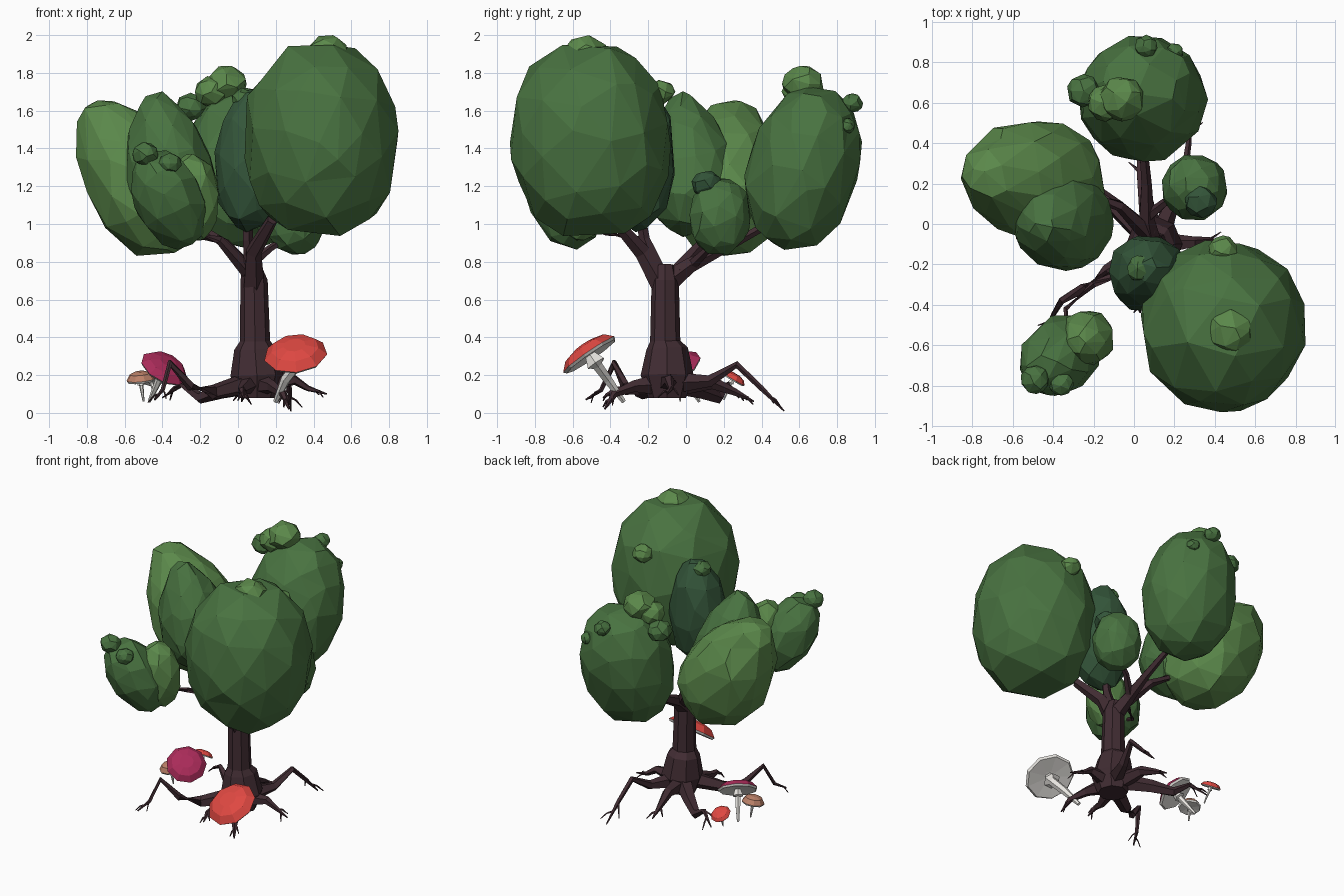
import bpy, bmesh, math, random
from mathutils import Vector

random.seed(4)


def material(name, rgb):
    m = bpy.data.materials.new(name)
    m.diffuse_color = (*rgb, 1)
    return m


GREEN = material("leaf green", (0.066, 0.170, 0.052))
LIGHT = material("light leaf green", (0.105, 0.250, 0.070))
DARK = material("dark leaf green", (0.034, 0.092, 0.042))
BARK = material("bark", (0.052, 0.025, 0.032))
RED = material("red cap", (0.74, 0.065, 0.054))
CRIMSON = material("crimson cap", (0.40, 0.024, 0.100))
TAN = material("tan cap", (0.50, 0.22, 0.14))
PALE = material("pale stem", (0.88, 0.86, 0.82))


def make(name, bm, *mats):
    bmesh.ops.recalc_face_normals(bm, faces=bm.faces)
    me = bpy.data.meshes.new(name)
    bm.to_mesh(me)
    bm.free()
    ob = bpy.data.objects.new(name, me)
    for m in mats:
        me.materials.append(m)
    bpy.context.collection.objects.link(ob)
    return ob


def blob(name, centre, axis, rx, ry, mat, taper=0.0, ratio=0.38, subdiv=3, square=0.0, peak=0.0):
    """Faceted leaf clump: egg whose half length is the axis vector.
    square fattens the shoulders, peak draws out the upper tip."""
    bm = bmesh.new()
    bmesh.ops.create_icosphere(bm, subdivisions=subdiv, radius=1.02)
    axis = Vector(axis)
    rot = axis.to_track_quat('Z', 'Y')
    for v in bm.verts:
        p = v.co * random.uniform(0.965, 1.03)
        s = (1 - taper * p.z) * max(math.hypot(p.x, p.y), 0.05) ** -square
        z = p.z * (1 + peak * max(p.z, 0) ** 6)
        v.co = Vector(centre) + rot @ Vector((p.x * rx * s, p.y * ry * s, z * axis.length))
    ob = make(name, bm, mat)
    if ratio < 1:
        ob.modifiers.new("facets", 'DECIMATE').ratio = ratio
    return ob


def add_tube(bm, pts, radii, sides):
    """Tapered tube along a path, with closed ends."""
    pts = [Vector(p) for p in pts]
    rings = []
    for i, (p, r) in enumerate(zip(pts, radii)):
        t = pts[min(i + 1, len(pts) - 1)] - pts[max(i - 1, 0)]
        t.normalize()
        ref = Vector((1, 0, 0)) if abs(t.x) < 0.8 else Vector((0, 1, 0))
        u = (ref - t * ref.dot(t)).normalized()
        w = t.cross(u)
        rings.append([bm.verts.new(p + r * (u * math.cos(a) + w * math.sin(a)))
                      for a in (2 * math.pi * k / sides for k in range(sides))])
    for a, b in zip(rings, rings[1:]):
        for k in range(sides):
            j = (k + 1) % sides
            bm.faces.new((a[k], a[j], b[j], b[k]))
    bm.faces.new(rings[0])
    bm.faces.new(rings[-1])


def tube(name, pts, radii, mat=BARK, sides=6, twigs=False):
    bm = bmesh.new()
    add_tube(bm, pts, radii, sides)
    if twigs:  # thin side rootlets near the tip
        a, b = Vector(pts[-2]), Vector(pts[-1])
        d = b - a
        for sign, f in ((1, 0.0), (-1, 0.4)):
            side = Vector((-d.y, d.x, 0)) * sign * 0.5
            s = a + d * f
            e = s + d * 0.5 + side
            e.z = max(e.z - 0.02, 0.03)
            add_tube(bm, [s, (s + e) / 2 + Vector((0, 0, 0.012)), e],
                     [radii[-2] * 0.6, radii[-2] * 0.4, 0.003], 4)
    return make(name, bm, mat)


def mushroom(name, centre, normal, r, h, foot, stem_r, mat, sides=9):
    # cap: lathed dome above, pale gills below
    centre, n = Vector(centre), Vector(normal).normalized()
    rot = n.to_track_quat('Z', 'Y')
    profile = [(0.35 * r, h), (0.75 * r, 0.7 * h), (r, 0), (0.93 * r, -0.25 * h), (0.25 * r, -0.1 * h)]
    bm = bmesh.new()
    rings = [[bm.verts.new(centre + rot @ Vector((q * math.cos(a), q * math.sin(a), z)))
              for a in (2 * math.pi * k / sides for k in range(sides))] for q, z in profile]
    for i in range(len(rings) - 1):
        for k in range(sides):
            j = (k + 1) % sides
            f = bm.faces.new((rings[i][k], rings[i][j], rings[i + 1][j], rings[i + 1][k]))
            f.material_index = int(i > 1)
    bm.faces.new(rings[0])
    bm.faces.new(rings[-1]).material_index = 1
    make(name + "_cap", bm, mat, PALE)
    # stem with a collar under the cap
    foot = Vector(foot)
    mid = foot.lerp(centre, 0.5) - n * r * 0.05
    neck = centre - n * r * 0.4
    tube(name + "_stem", [foot, mid, neck, neck + n * r * 0.05, centre],
         [stem_r * 0.4, stem_r * 0.8, stem_r * 0.9, stem_r * 1.7, stem_r * 0.9], PALE, 6)


# Leaf clumps
blob("front_right_crown", (0.44, -0.505, 1.445), (0, -0.02, 0.505), 0.405, 0.42, GREEN, square=0.2)
blob("back_crown", (0.04, 0.62, 1.295), (0, 0.10, 0.41), 0.315, 0.29, GREEN, square=0.2)
blob("left_crown", (-0.52, 0.22, 1.24), (-0.24, 0.03, 0.35), 0.29, 0.29, LIGHT, 0.18,
     square=0.12, peak=0.12)
blob("inner_left_crown", (-0.37, 0.02, 1.30), (-0.07, -0.04, 0.35), 0.25, 0.23, GREEN, 0.22,
     square=0.05, peak=0.12)
blob("front_left_crown", (-0.365, -0.65, 1.13), (-0.11, -0.10, 0.23), 0.18, 0.18, GREEN, 0, 0.3, square=0.1)
blob("front_left_lump", (-0.235, -0.565, 1.14), (-0.01, -0.02, 0.225), 0.135, 0.135, LIGHT, 0, 0.25)
blob("inner_dark_crown", (0.07, -0.245, 1.34), (0.01, 0.02, 0.37), 0.19, 0.185, DARK, 0.1, 0.3, square=0.05)
blob("small_right_crown", (0.30, 0.18, 1.04), (0, 0.01, 0.20), 0.16, 0.16, GREEN, 0, 0.3, square=0.1)

# Small knobs sitting on the clumps: x, y, z, radius, colour
knobs = [(0.475, -0.53, 1.895, 0.115, LIGHT), (0.44, -0.13, 1.70, 0.07, LIGHT),
         (-0.06, 0.62, 1.74, 0.11, LIGHT), (-0.14, 0.60, 1.70, 0.09, LIGHT),
         (0.06, 0.88, 1.64, 0.055, GREEN), (0.20, 0.85, 1.52, 0.045, GREEN),
         (-0.25, 0.66, 1.62, 0.08, GREEN), (-0.49, -0.77, 1.37, 0.07, GREEN),
         (-0.36, -0.79, 1.32, 0.06, GREEN), (0.33, 0.11, 1.21, 0.08, DARK),
         (0.03, -0.22, 1.66, 0.065, GREEN)]
for i, (x, y, z, r, m) in enumerate(knobs):
    blob(f"leaf_knob_{i}", (x, y, z), (0, 0, r * 0.9), r, r, m, 0, 0.6, 2)

# Trunk
tube("trunk", [(0.1, -0.1, 0.08), (0.1, -0.1, 0.2), (0.09, -0.1, 0.34), (0.09, -0.11, 0.38),
               (0.085, -0.11, 0.7), (0.07, -0.11, 0.78)],
     [0.10, 0.14, 0.11, 0.08, 0.072, 0.05], sides=8)

# Branches
branches = {
    "front_right": ([(0.08, -0.13, 0.68), (0.08, -0.23, 0.85), (0.18, -0.38, 1.02)], [0.06, 0.045, 0.03]),
    "back": ([(0.08, -0.1, 0.69), (0.06, 0.02, 0.78), (0.06, 0.2, 0.87), (0.04, 0.44, 1.0)],
             [0.06, 0.042, 0.028, 0.02]),
    "left": ([(0.07, -0.05, 0.74), (-0.07, 0.09, 0.90), (-0.27, 0.15, 1.02)], [0.045, 0.028, 0.022]),
    "front_left": ([(0.05, -0.15, 0.75), (-0.10, -0.25, 0.92), (-0.2, -0.3, 0.93), (-0.34, -0.42, 0.95),
                    (-0.33, -0.55, 1.0)], [0.04, 0.024, 0.018, 0.013, 0.01]),
    "small_right": ([(0.06, 0.03, 0.78), (0.17, 0.12, 0.87), (0.3, 0.18, 0.95)], [0.03, 0.02, 0.015]),
    "inner": ([(0.07, -0.16, 0.77), (0.05, -0.22, 0.92), (0.05, -0.25, 1.1)], [0.045, 0.03, 0.025]),
}
for name, (pts, radii) in branches.items():
    tube(f"{name}_branch", pts, radii, sides=5)

# Roots, some arching up at a knee
roots = [
    ([(0.06, -0.13, 0.16), (-0.13, -0.24, 0.11), (-0.25, -0.32, 0.14), (-0.36, -0.38, 0.265),
      (-0.40, -0.45, 0.12), (-0.44, -0.53, 0.07)], [0.06, 0.04, 0.026, 0.018, 0.012, 0.005]),
    ([(0.12, -0.06, 0.16), (0.2, 0.13, 0.17), (0.25, 0.27, 0.255), (0.27, 0.40, 0.13), (0.28, 0.52, 0.01)],
     [0.06, 0.032, 0.02, 0.015, 0.004]),
    ([(0.13, -0.1, 0.15), (0.3, -0.09, 0.175), (0.37, -0.08, 0.13), (0.47, -0.1, 0.1)],
     [0.06, 0.028, 0.016, 0.004]),
    ([(0.12, -0.15, 0.15), (0.18, -0.28, 0.14), (0.24, -0.38, 0.10), (0.27, -0.43, 0.02)],
     [0.06, 0.032, 0.02, 0.005]),
    ([(0.06, -0.06, 0.16), (-0.09, 0.08, 0.12), (-0.2, 0.17, 0.08), (-0.3, 0.22, 0.15), (-0.4, 0.28, 0.08)],
     [0.06, 0.045, 0.032, 0.016, 0.004]),
    ([(0.08, -0.03, 0.15), (0.05, 0.14, 0.16), (0.03, 0.26, 0.11), (0.02, 0.36, 0.06)],
     [0.06, 0.036, 0.02, 0.004]),
    ([(0.06, -0.18, 0.15), (0.02, -0.32, 0.12), (0.02, -0.38, 0.12), (0.03, -0.44, 0.08)],
     [0.05, 0.026, 0.018, 0.004]),
]
for i, (pts, radii) in enumerate(roots):
    tube(f"root_{i}", pts, radii, sides=5, twigs=True)

# Mushrooms
mushroom("big_red_mushroom", (0.305, -0.51, 0.31), (-0.1, -0.55, 0.8), 0.17, 0.06,
         (0.2, -0.33, 0.06), 0.034, RED)
mushroom("crimson_mushroom", (-0.39, -0.04, 0.235), (0.4, -0.5, 0.75), 0.135, 0.05,
         (-0.47, 0.07, 0.06), 0.022, CRIMSON)
mushroom("tan_mushroom", (-0.515, -0.04, 0.175), (-0.1, -0.15, 1), 0.077, 0.045,
         (-0.5, -0.03, 0.06), 0.012, TAN)
mushroom("small_red_mushroom", (-0.455, 0.25, 0.18), (0.05, 0.5, 0.85), 0.07, 0.03,
         (-0.44, 0.2, 0.07), 0.011, RED)
